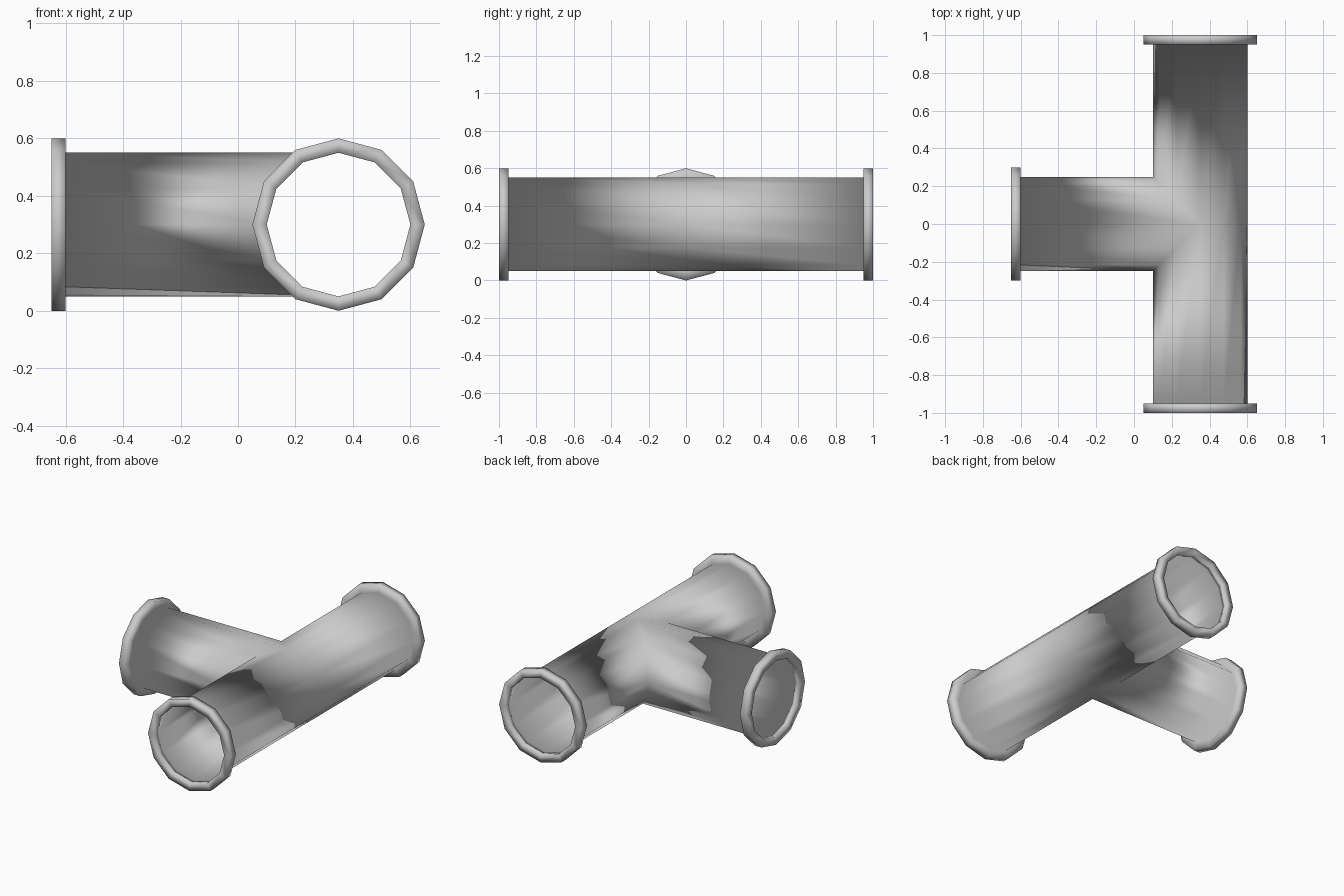
import bpy, bmesh
from math import cos, sin, tau
from mathutils import Vector

if "Cube" in bpy.data.objects:
    bpy.data.objects.remove(bpy.data.objects["Cube"])

SIDES = 12
R, FLANGE_R, FLANGE_T = 0.25, 0.30, 0.05
CENTRE = Vector((0.35, 0, 0.30))
UP = Vector((0, 0, 1))

bm = bmesh.new()


def add_arm(direction, seam):
    """Tube from the mitred seam to distance 1, ending in a flange collar."""
    u = Vector(direction)
    v = UP.cross(u)
    back = 1 - FLANGE_T
    profile = [(R, None), (R, back), (FLANGE_R, back), (FLANGE_R, 1), (R, 1), (R, back)]
    rings = []
    for r, d in profile:
        ring = []
        for i in range(SIDES):
            t = tau * i / SIDES
            dist = seam(R * cos(t)) if d is None else d
            ring.append(bm.verts.new(CENTRE + u * dist + v * r * cos(t) + UP * r * sin(t)))
        rings.append(ring)
    for a, b in zip(rings, rings[1:]):
        for i in range(SIDES):
            j = (i + 1) % SIDES
            bm.faces.new((a[i], a[j], b[j], b[i]))


# side branch and the two halves of the main run
add_arm((-1, 0, 0), abs)
add_arm((0, 1, 0), lambda s: max(0, s))
add_arm((0, -1, 0), lambda s: max(0, -s))

# weld the arms together along their seams
bmesh.ops.remove_doubles(bm, verts=bm.verts, dist=0.0005)
for f in bm.faces:
    f.smooth = True

mesh = bpy.data.meshes.new("pipe_tee")
bm.to_mesh(mesh)
bm.free()
bpy.context.collection.objects.link(bpy.data.objects.new("pipe_tee", mesh))
